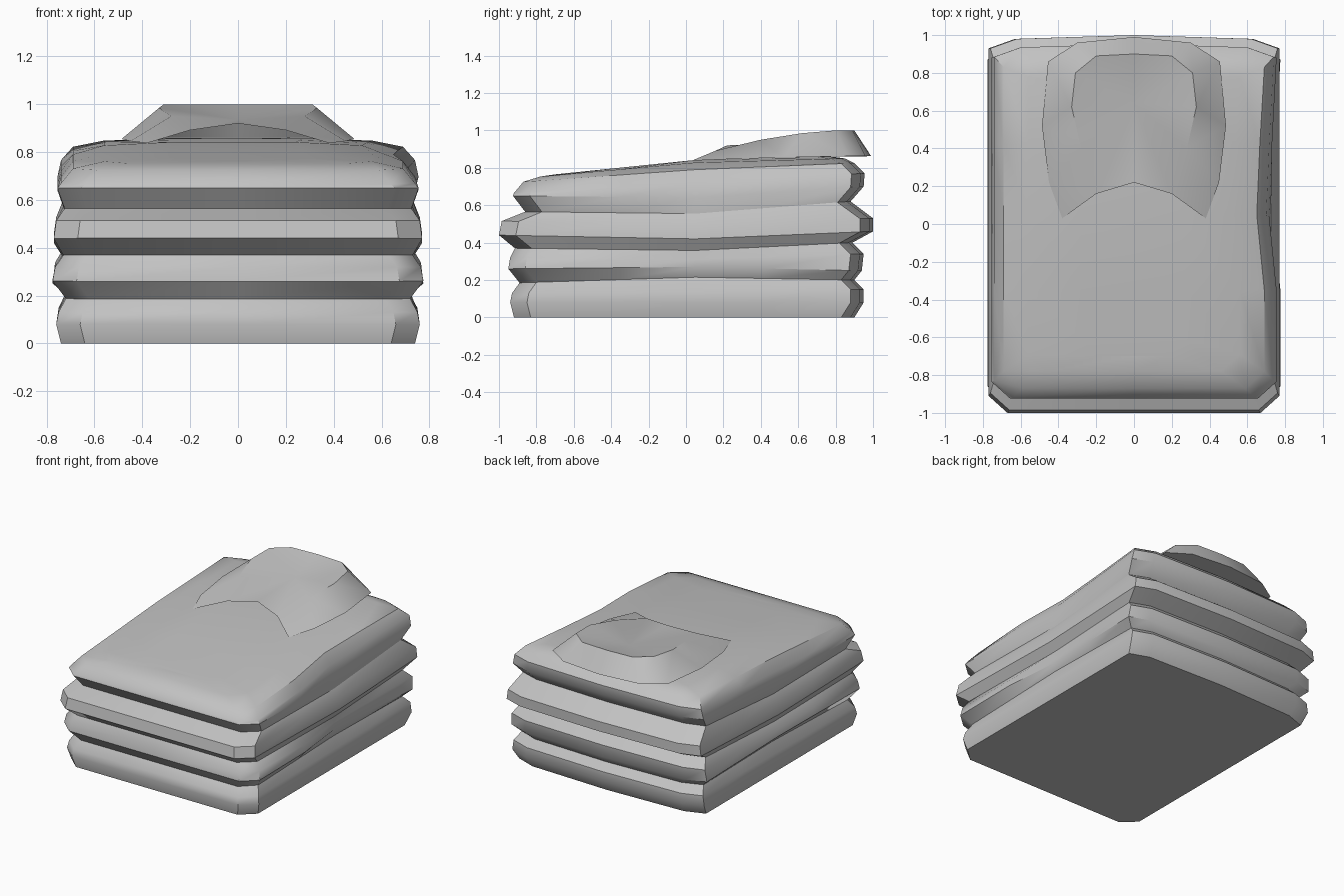
import bpy
import math

cube = bpy.data.objects.get("Cube")
if cube:
    bpy.data.objects.remove(cube, do_unlink=True)

# Single cloth colour
cloth = bpy.data.materials.new("grey_cloth")
cloth.use_nodes = True
GREY = (0.54, 0.54, 0.54, 1.0)
cloth.diffuse_color = GREY
bsdf = next(n for n in cloth.node_tree.nodes if n.type == 'BSDF_PRINCIPLED')
bsdf.inputs["Base Color"].default_value = GREY
bsdf.inputs["Roughness"].default_value = 0.8


def make_object(name, verts, faces, mirror=False):
    mesh = bpy.data.meshes.new(name)
    mesh.from_pydata(verts, [], faces)
    mesh.materials.append(cloth)
    obj = bpy.data.objects.new(name, mesh)
    bpy.context.collection.objects.link(obj)
    bpy.ops.object.select_all(action='DESELECT')
    obj.select_set(True)
    bpy.context.view_layer.objects.active = obj
    if mirror:
        mod = obj.modifiers.new("Mirror", 'MIRROR')
        mod.merge_threshold = 0.002
        bpy.ops.object.modifier_apply(modifier=mod.name)
    bpy.ops.object.shade_smooth_by_angle(angle=math.radians(38))
    return obj


HALF = 9                      # outline points from front centre to back centre
COUNT = 2 * HALF - 2


def ring(w, front, back, z_front, z_mid, z_back, pinch=0.0):
    """Rectangle with cut corners, bending in height along y."""
    def height(y):
        if y < 0.05:
            t = (y - front) / (0.05 - front)
            return z_front + (z_mid - z_front) * t
        t = min(1.0, (y - 0.05) / (back - 0.05))
        return z_mid + (z_back - z_mid) * t

    half = [(0, front), (w - 0.1, front), (w, front + 0.09), (w, -0.35),
            (w - pinch, 0.05), (w - pinch * 0.6, 0.42), (w, back - 0.06),
            (w - 0.14, back - 0.01), (0, back + 0.01)]
    left = [(-w if 3 <= i <= 5 else -x, y) for i, (x, y) in enumerate(half)]
    outline = half + left[-2:0:-1]
    return [(x, y, height(y)) for x, y in outline]


def fold(name, profile, pinch=0.0, bottom=False, top=False):
    """Loft one folded layer through its outline rings."""
    verts, faces = [], []
    for k, section in enumerate(profile):
        inner = 0 < k < len(profile) - 1 or (top and k > 0)
        verts += ring(*section, pinch=pinch if inner else 0.0)
    for k in range(len(profile) - 1):
        a, b = k * COUNT, (k + 1) * COUNT
        for i in range(COUNT):
            j = (i + 1) % COUNT
            faces.append((a + i, a + j, b + j, b + i))
    if bottom:
        faces.append(tuple(reversed(range(COUNT))))
    if top:
        # Strips across the layer keep its lengthwise slope
        s = (len(profile) - 1) * COUNT
        for i in range(HALF - 1):
            face = [s + i, s + i + 1, s + (COUNT - i - 1) % COUNT,
                    s + (COUNT - i) % COUNT]
            faces.append(tuple(dict.fromkeys(face)))
    return make_object(name, verts, faces)


# Creases between layers: half width, front, back, then front/mid/back heights
crease_1 = (0.72, -0.89, 0.89, 0.185, 0.215, 0.20)
crease_2 = (0.73, -0.915, 0.88, 0.37, 0.358, 0.40)
crease_3 = (0.725, -0.86, 0.87, 0.565, 0.555, 0.62)

fold("bottom_fold", [
    (0.74, -0.92, 0.89, 0, 0, 0),
    (0.76, -0.94, 0.94, 0.08, 0.08, 0.08),
    (0.75, -0.93, 0.94, 0.13, 0.14, 0.15),
    crease_1], bottom=True)

fold("second_fold", [
    crease_1,
    (0.775, -0.95, 0.93, 0.26, 0.27, 0.25),
    (0.765, -0.94, 0.94, 0.32, 0.31, 0.34),
    crease_2], pinch=0.04)

fold("third_fold", [
    crease_2,
    (0.77, -1.00, 0.99, 0.44, 0.42, 0.46),
    (0.76, -0.985, 0.99, 0.515, 0.50, 0.53),
    crease_3])

fold("top_fold", [
    crease_3,
    (0.755, -0.925, 0.94, 0.65, 0.64, 0.70),
    (0.74, -0.92, 0.945, 0.665, 0.72, 0.77),
    (0.69, -0.87, 0.89, 0.725, 0.79, 0.825),
    (0.56, -0.78, 0.84, 0.753, 0.828, 0.85),
    (0.28, -0.70, 0.78, 0.765, 0.842, 0.858)], pinch=0.04, top=True)

# Hood flap: lower rim and upper ridge, from back centre round to the front tip
lower_rim = [(0, 0.99, 0.862), (0.30, 0.96, 0.862), (0.455, 0.86, 0.862),
             (0.487, 0.52, 0.855), (0.45, 0.22, 0.846), (0.38, 0.03, 0.838)]
ridge = [(0, 0.90, 1.0), (0.20, 0.89, 1.0), (0.31, 0.80, 1.0),
         (0.33, 0.62, 0.985), (0.28, 0.40, 0.95), (0.20, 0.16, 0.892)]
n = len(ridge)
hood_verts = lower_rim + ridge + [(0, 0.64, 0.935), (0, 0.22, 0.92),
                                  (0, 0.52, 0.856)]
dip, arch, under = 2 * n, 2 * n + 1, 2 * n + 2
hood_faces = []
for i in range(n - 1):
    hood_faces.append((i, n + i, n + i + 1, i + 1))
    hood_faces.append((dip, n + i + 1, n + i))
hood_faces.append((dip, arch, 2 * n - 1))
hood_faces.append((0, 1, 2, 3, under))
make_object("hood", hood_verts, hood_faces, mirror=True)
